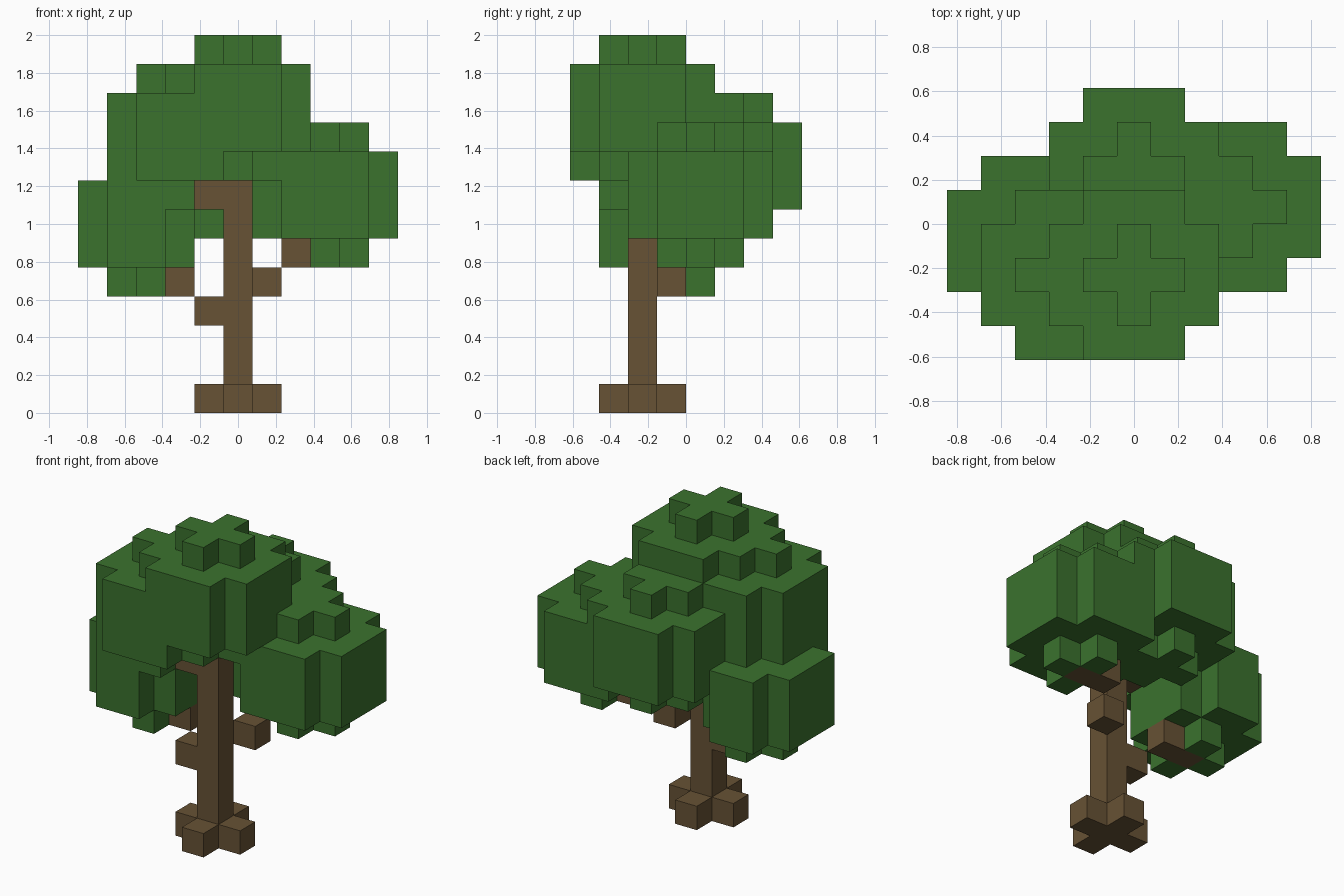
import bpy
import bmesh
from mathutils import Vector

cube = bpy.data.objects.get("Cube")
if cube:
    bpy.data.objects.remove(cube, do_unlink=True)

UNIT = 2 / 13          # edge of one block
ROW_OFFSET = 3.5       # block row that lies on y = 0


def material(name, color):
    mat = bpy.data.materials.new(name)
    mat.use_nodes = True
    mat.diffuse_color = color
    bsdf = mat.node_tree.nodes["Principled BSDF"]
    bsdf.inputs["Base Color"].default_value = color
    bsdf.inputs["Roughness"].default_value = 0.9
    return mat


bark = material("bark_brown", (0.135, 0.084, 0.035, 1))
leaf = material("leaf_green", (0.043, 0.168, 0.027, 1))


def plus(x, y, z):
    """Five blocks in a plus shape."""
    return {(x, y, z), (x + 1, y, z), (x - 1, y, z), (x, y + 1, z), (x, y - 1, z)}


def blob(x, y, z):
    """Rounded leaf ball: three discs without corners between two plus caps."""
    cells = plus(x, y, z - 2) | plus(x, y, z + 2)
    for dx in range(-2, 3):
        for dy in range(-2, 3):
            if abs(dx) + abs(dy) < 4:
                cells |= {(x + dx, y + dy, z + dz) for dz in (-1, 0, 1)}
    return cells


# Right-hand leaf ball is trimmed on the side facing the trunk
right_leaves = {c for c in blob(-3, 3, 6)
                if c[0] < -2 or (c[0] == -2 and 2 <= c[1] <= 4)}

# Earlier parts claim a block before later ones
parts = [
    ("trunk", bark, {(0, 2, z) for z in range(8)}),
    ("roots", bark, plus(0, 2, 0)),
    ("right_branch", bark, {(-1, 2, 3), (-2, 3, 4), (-3, 3, 4)}),
    ("left_branch", bark, {(1, 3, 4), (2, 4, 5), (3, 4, 5)}),
    ("upper_branch", bark, {(-1, 2, 7), (-2, 2, 7)}),
    ("top_leaves", leaf, blob(0, 2, 10)),
    ("upper_right_leaves", leaf, blob(-2, 2, 9)),
    ("back_leaves", leaf, blob(0, 5, 8)),
    ("left_leaves", leaf, blob(3, 4, 7)),
    ("right_leaves", leaf, right_leaves),
]
solid = set().union(*(cells for _, _, cells in parts))


def build_part(name, mat, cells):
    """Make the outer faces of a group of blocks, leaving out buried ones."""
    bm = bmesh.new()
    for cell in sorted(cells):
        centre = Vector((cell[0], cell[1] - ROW_OFFSET, cell[2] + 0.5))
        for axis in range(3):
            for sign in (-1, 1):
                near = list(cell)
                near[axis] += sign
                if tuple(near) in solid:
                    continue
                n, u, v = Vector(), Vector(), Vector()
                n[axis] = sign / 2
                u[(axis + 1) % 3] = 0.5
                v[(axis + 2) % 3] = sign / 2
                corners = [n - u - v, n + u - v, n + u + v, n - u + v]
                bm.faces.new([bm.verts.new((centre + c) * UNIT) for c in corners])
    bmesh.ops.remove_doubles(bm, verts=bm.verts, dist=UNIT / 100)
    mesh = bpy.data.meshes.new(name)
    bm.to_mesh(mesh)
    bm.free()
    mesh.materials.append(mat)
    bpy.context.collection.objects.link(bpy.data.objects.new(name, mesh))


claimed = set()
for name, mat, cells in parts:
    build_part(name, mat, cells - claimed)
    claimed |= cells
